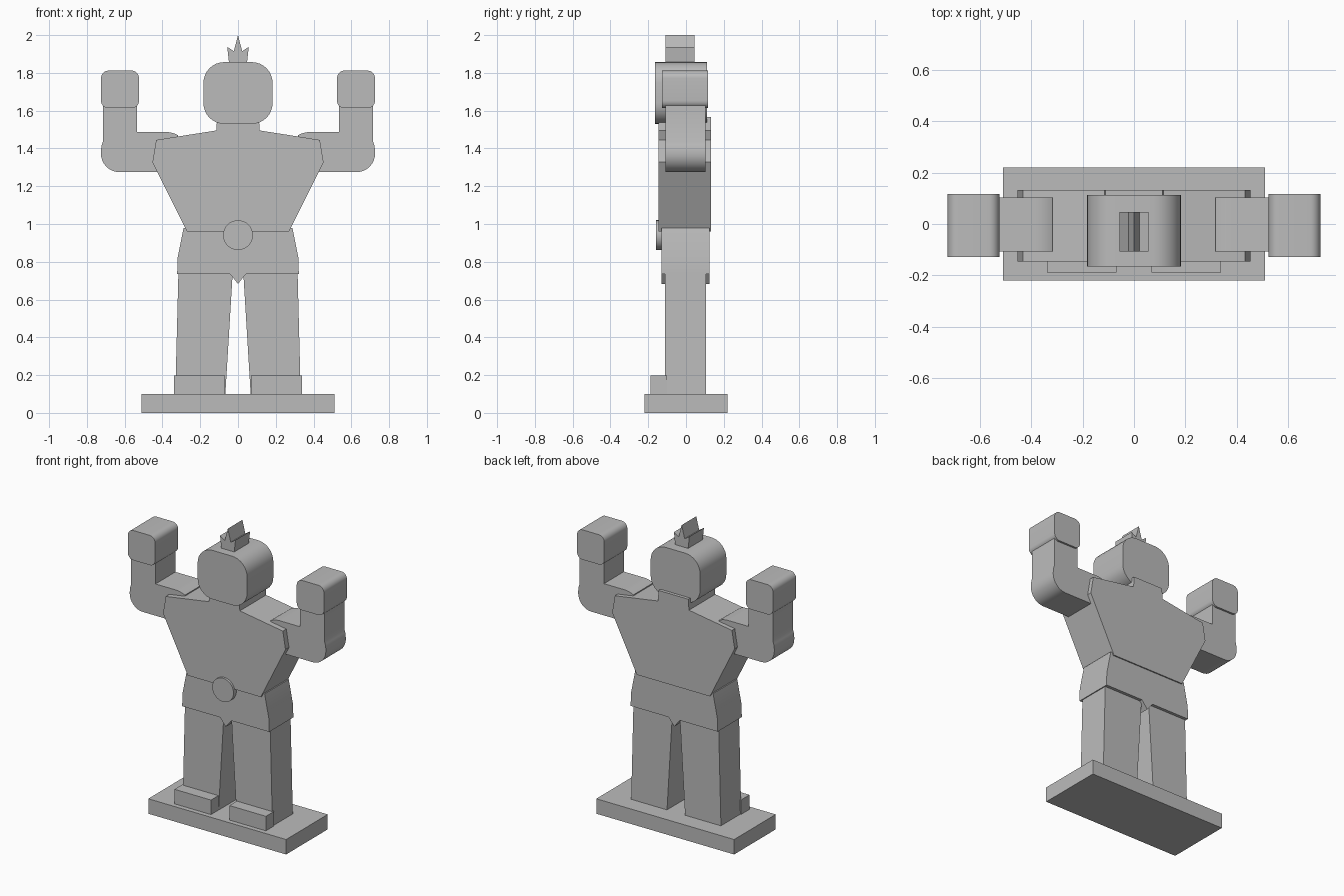
import bpy, bmesh, math

if "Cube" in bpy.data.objects:
    bpy.data.objects.remove(bpy.data.objects["Cube"])

grey = bpy.data.materials.new("plain_grey")
grey.diffuse_color = (0.5, 0.5, 0.5, 1)
grey.use_nodes = True
grey.node_tree.nodes["Principled BSDF"].inputs["Base Color"].default_value = grey.diffuse_color


def slab(name, profile, y0, y1):
    """Extrude a closed x-z profile from y0 to y1."""
    bm = bmesh.new()
    face = bm.faces.new([bm.verts.new((x, y0, z)) for x, z in profile])
    new = bmesh.ops.extrude_face_region(bm, geom=[face])["geom"]
    verts = [v for v in new if isinstance(v, bmesh.types.BMVert)]
    bmesh.ops.translate(bm, verts=verts, vec=(0, y1 - y0, 0))
    bmesh.ops.recalc_face_normals(bm, faces=bm.faces)
    mesh = bpy.data.meshes.new(name)
    bm.to_mesh(mesh)
    bm.free()
    mesh.materials.append(grey)
    ob = bpy.data.objects.new(name, mesh)
    bpy.context.collection.objects.link(ob)
    bpy.ops.object.select_all(action='DESELECT')
    ob.select_set(True)
    bpy.context.view_layer.objects.active = ob
    bpy.ops.object.shade_smooth_by_angle(angle=math.radians(25))
    return ob


def arc(cx, cz, rx, rz, a0, a1, n=8):
    angles = [math.radians(a0 + (a1 - a0) * i / n) for i in range(n + 1)]
    return [(cx + rx * math.cos(a), cz + rz * math.sin(a)) for a in angles]


def rounded(x0, x1, z0, z1, r):
    corners = [(x1 - r, z1 - r), (x0 + r, z1 - r), (x0 + r, z0 + r), (x1 - r, z0 + r)]
    return [p for i, (x, z) in enumerate(corners)
            for p in arc(x, z, r, r, 90 * i, 90 * i + 90)]


def rect(x0, x1, z0, z1):
    return [(x0, z0), (x1, z0), (x1, z1), (x0, z1)]


def symmetric(half):
    """Complete a right half outline that may start and end on the centre line."""
    return half + [(-x, z) for x, z in reversed(half) if x > 0]


# Base plate
slab("base", rect(-0.51, 0.51, 0, 0.10), -0.22, 0.22)

# Hips with a pointed centre, and the wide chest with the neck
slab("hips", symmetric([(0, 0.683), (0.042, 0.735), (0.322, 0.735), (0.32, 0.82),
                        (0.288, 0.98)]), -0.13, 0.125)
slab("torso", symmetric([(0.27, 0.96), (0.453, 1.327), (0.433, 1.445), (0.115, 1.495),
                         (0.11, 1.567)]), -0.145, 0.133)

# Round buckle
slab("buckle", arc(0, 0.941, 0.079, 0.079, 0, 348.75, 31), -0.16, -0.12)

# Head and crown
slab("head", rounded(-0.183, 0.183, 1.53, 1.857, 0.11), -0.165, 0.112)
slab("crown", symmetric([(0.046, 1.84), (0.057, 1.938), (0.022, 1.915), (0, 2.0)]),
     -0.108, 0.046)

# Bent arm outline: shoulder, underside, rounded elbow, forearm
arm = ([(0.32, 1.275), (0.63, 1.275)]
       + arc(0.63, 1.375, 0.096, 0.10, -90, 0)
       + [(0.725, 1.395), (0.721, 1.42), (0.715, 1.437), (0.715, 1.64),
          (0.535, 1.64), (0.535, 1.487)]
       + arc(0.385, 1.43, 0.095, 0.057, 90, 135, 4))

# Paired limbs
for side, s in (("right", 1), ("left", -1)):
    def mirrored(points):
        return [(s * x, z) for x, z in points]
    slab(side + "_leg", mirrored([(0.067, 0.10), (0.332, 0.10), (0.315, 0.76),
                                  (0.027, 0.76)]), -0.11, 0.105)
    slab(side + "_foot", mirrored(rect(0.068, 0.338, 0.10, 0.197)), -0.188, -0.10)
    slab(side + "_arm", mirrored(arm), -0.108, 0.103)
    slab(side + "_fist", mirrored(rounded(0.524, 0.725, 1.613, 1.812, 0.04)),
         -0.128, 0.116)
